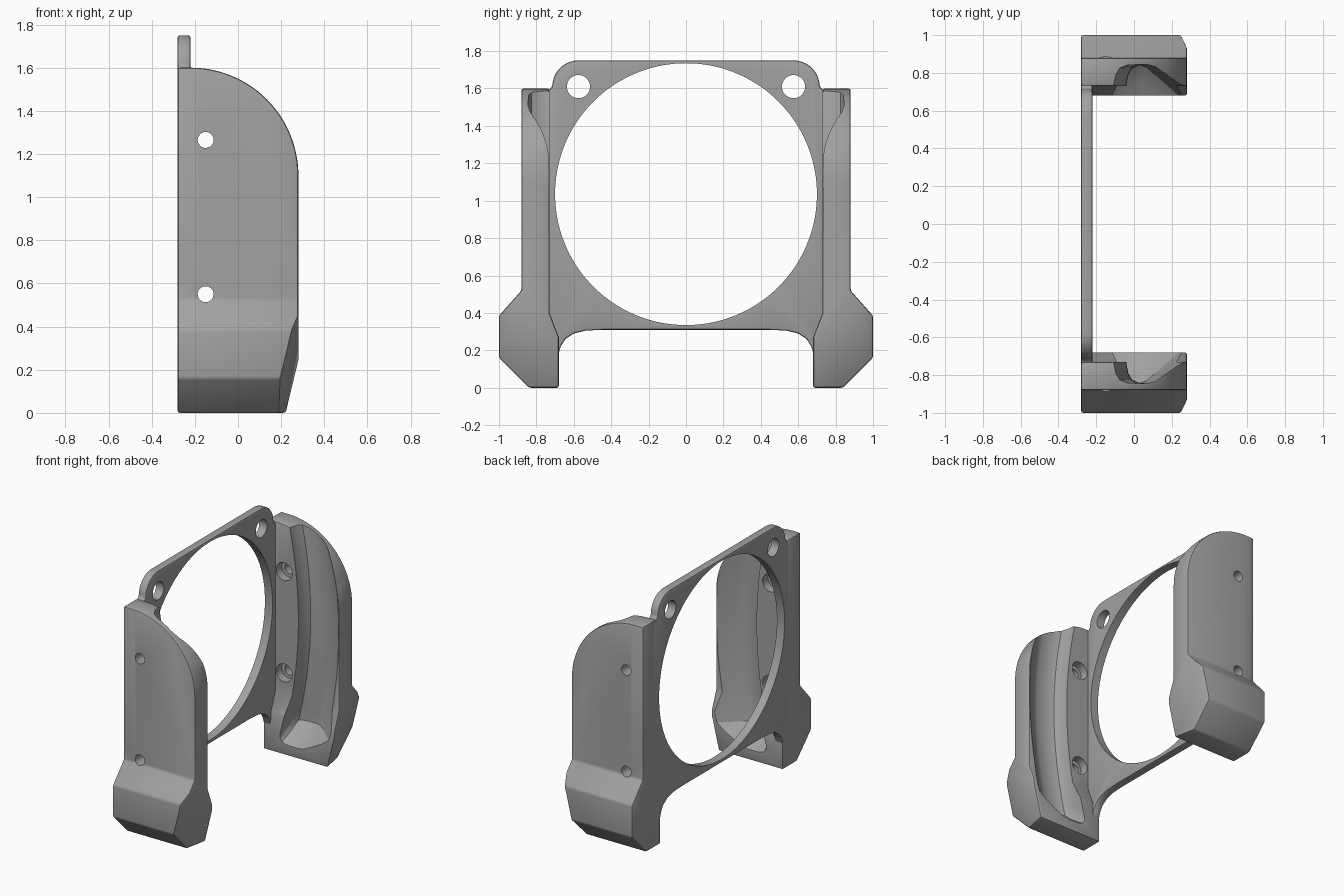
import bpy, bmesh, math
from mathutils import Vector

cube = bpy.data.objects.get("Cube")
if cube:
    bpy.data.objects.remove(cube, do_unlink=True)

grey = bpy.data.materials.new("mid_grey")
grey.use_nodes = True
grey.diffuse_color = (0.36, 0.36, 0.36, 1)
grey.node_tree.nodes["Principled BSDF"].inputs["Base Color"].default_value = (0.36, 0.36, 0.36, 1)


def add_object(name, bm):
    bmesh.ops.recalc_face_normals(bm, faces=bm.faces)
    mesh = bpy.data.meshes.new(name)
    bm.to_mesh(mesh)
    bm.free()
    mesh.materials.append(grey)
    obj = bpy.data.objects.new(name, mesh)
    bpy.context.collection.objects.link(obj)
    return obj


def loft(name, rings):
    """Skin a list of equal closed rings and cap both ends."""
    bm = bmesh.new()
    rows = [[bm.verts.new(p) for p in ring] for ring in rings]
    n = len(rows[0])
    for a, b in zip(rows, rows[1:]):
        for i in range(n):
            bm.faces.new((a[i], a[(i + 1) % n], b[(i + 1) % n], b[i]))
    bm.faces.new(rows[0])
    bm.faces.new(rows[-1])
    return add_object(name, bm)


def arc(cu, cv, r, start, end, steps):
    angles = [math.radians(start + (end - start) * i / steps) for i in range(steps + 1)]
    return [(cu + r * math.cos(a), cv + r * math.sin(a)) for a in angles]


def prism_x(name, outline, x0, x1):
    return loft(name, [[(x, y, z) for y, z in outline] for x in (x0, x1)])


def prism_y(name, outline, y0, y1):
    return loft(name, [[(x, y, z) for x, z in outline] for y in (y0, y1)])


def apply(obj, kind, **settings):
    mod = obj.modifiers.new(kind.lower(), kind)
    for key, value in settings.items():
        setattr(mod, key, value)
    bpy.ops.object.select_all(action="DESELECT")
    bpy.context.view_layer.objects.active = obj
    obj.select_set(True)
    bpy.ops.object.modifier_apply(modifier=mod.name)


def combine(obj, cutter, operation="DIFFERENCE"):
    apply(obj, "BOOLEAN", object=cutter, operation=operation, solver="EXACT")
    bpy.data.objects.remove(cutter, do_unlink=True)


def bevel(obj, width):
    apply(obj, "BEVEL", width=width, segments=2, limit_method="ANGLE",
          angle_limit=math.radians(25))


def finish(obj):
    bpy.ops.object.select_all(action="DESELECT")
    bpy.context.view_layer.objects.active = obj
    obj.select_set(True)
    bpy.ops.object.shade_smooth_by_angle(angle=math.radians(30))


# Ring plate: half outline mirrored across y
half = [(0.45, 0.31), (0.54, 0.305), (0.60, 0.29), (0.645, 0.26), (0.67, 0.22),
        (0.685, 0.17), (0.76, 0.17), (0.76, 1.59), (0.735, 1.59)]
half += arc(0.575, 1.61, 0.14, 0, 90, 10)
plate = prism_x("ring_plate", half + [(-y, z) for y, z in reversed(half)], -0.28, -0.22)
bevel(plate, 0.01)
combine(plate, prism_x("ring_cutter", arc(0, 1.035, 0.7, 0, 357.5, 143), -0.5, 0.2))
for side in (-1, 1):
    combine(plate, prism_x("ear_cutter", arc(0.575 * side, 1.61, 0.062, 0, 350, 35), -0.5, 0.2))
finish(plate)

# Side bracket: end profile with a flared foot, intersected with the rounded side outline
section = [(0.68, 0), (0.84, 0), (1.0, 0.16), (1.0, 0.385), (0.88, 0.52),
           (0.88, 1.8), (0.73, 1.8), (0.73, 0.40), (0.68, 0.27)]
bracket = prism_x("side_brackets", section, -0.28, 0.5)
outline = [(-0.28, -0.2), (0.28, -0.2)] + arc(-0.22, 1.1, 0.5, 0, 90, 28) + [(-0.28, 1.6)]
combine(bracket, prism_y("outline_cutter", outline, 0.4, 1.3), "INTERSECT")

# Slanted front of the foot
bm = bmesh.new()
bm.from_mesh(bracket.data)
cut = bmesh.ops.bisect_plane(bm, geom=bm.verts[:] + bm.edges[:] + bm.faces[:], dist=1e-5,
                             plane_co=Vector((0.2, 1.0, 0.17)),
                             plane_no=Vector((1, 0.2, -0.24)), clear_outer=True)
rim = [e for e in cut["geom_cut"] if isinstance(e, bmesh.types.BMEdge)]
bmesh.ops.holes_fill(bm, edges=rim, sides=0)
bmesh.ops.remove_doubles(bm, verts=bm.verts, dist=1e-4)
bmesh.ops.recalc_face_normals(bm, faces=bm.faces)
bm.to_mesh(bracket.data)
bm.free()
bevel(bracket, 0.011)

# Bowed channel on the inner face, fading out in the foot
channel = [(0, 0.5), (0, 0.74), (0.01, 0.79), (0.03, 0.825), (0.07, 0.842), (0.16, 0.845),
           (0.20, 0.832), (0.31, 0.735), (0.37, 0.68), (0.55, 0.5)]
rings = []
for i in range(41):
    z = 0.07 + 1.68 * i / 40
    left = -0.04 - 0.165 * (z - 0.95) ** 2
    rise = 0.17 * max(0, 1 - (z - 0.07) / 0.13) ** 1.3
    rings.append([(left + u, max(0.4, y - rise), z) for u, y in channel])
combine(bracket, loft("channel_cutter", rings))

# Counterbored screw holes
for z in (0.55, 1.265):
    combine(bracket, prism_y("screw_cutter", arc(-0.15, z, 0.037, 0, 345, 23), 0.5, 1.2))
    combine(bracket, prism_y("counterbore_cutter", arc(-0.15, z, 0.063, 0, 345, 23), 0.5, 0.79))

apply(bracket, "MIRROR", use_axis=(False, True, False), use_mirror_merge=False)
finish(bracket)
